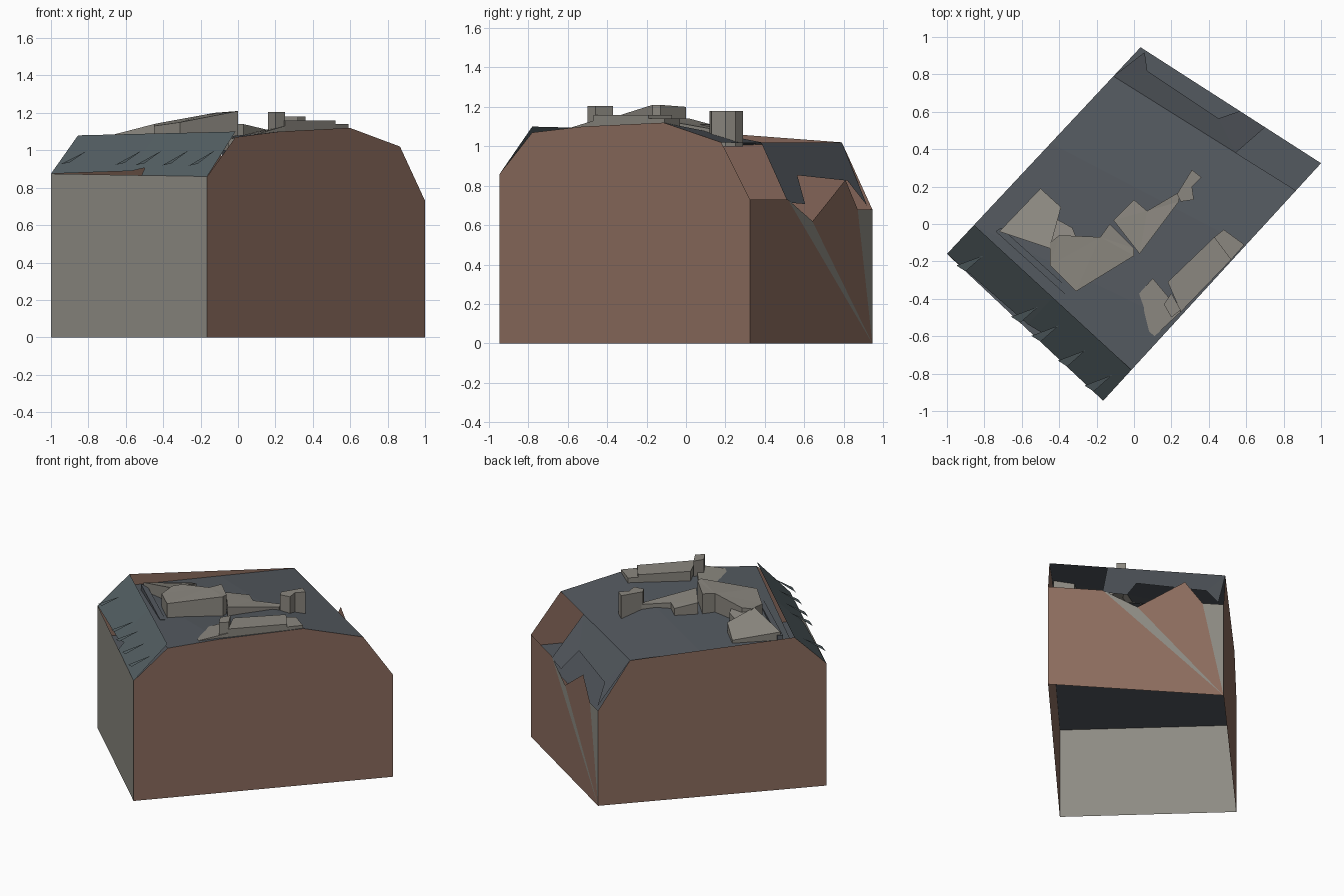
import bpy
import bmesh
from mathutils import Vector

default_cube = bpy.data.objects.get("Cube")
if default_cube:
    bpy.data.objects.remove(default_cube, do_unlink=True)


def make_material(name, red, green, blue):
    material = bpy.data.materials.new(name)
    material.use_nodes = True
    colour = (red, green, blue, 1)
    material.diffuse_color = colour
    material.node_tree.nodes["Principled BSDF"].inputs["Base Color"].default_value = colour
    return material


brown = make_material("brown brick", .27, .155, .115)
grey = make_material("grey plaster", .27, .26, .23)
slate = make_material("slate roof", .088, .1, .115)
slope_slate = make_material("slope slate", .088, .115, .125)
rubble = make_material("rubble stone", .26, .245, .215)


def build_surface(name, material, *polygons):
    """Make one object from flat polygons given as lists of points."""
    mesh = bpy.data.meshes.new(name)
    builder = bmesh.new()
    for polygon in polygons:
        builder.faces.new([builder.verts.new(point) for point in polygon])
    bmesh.ops.remove_doubles(builder, verts=builder.verts, dist=.0005)
    builder.to_mesh(mesh)
    builder.free()
    mesh.materials.append(material)
    shape = bpy.data.objects.new(name, mesh)
    bpy.context.scene.collection.objects.link(shape)
    return shape


def build_chunk(name, outline, heights, material=rubble, base=1.0):
    """Extrude a ground outline up to one height, or to a height per corner."""
    if not isinstance(heights, (list, tuple)):
        heights = [heights] * len(outline)
    bottom = [Vector((x, y, base)) for x, y in outline]
    top = [Vector((x, y, z)) for (x, y), z in zip(outline, heights)]
    count = len(outline)
    sides = []
    for index in range(count):
        following = (index + 1) % count
        sides.append([bottom[index], bottom[following], top[following], top[index]])
    shape = build_surface(name, material, top, bottom[::-1], *sides)
    builder = bmesh.new()
    builder.from_mesh(shape.data)
    bmesh.ops.recalc_face_normals(builder, faces=builder.faces)
    bmesh.ops.triangulate(builder, faces=[face for face in builder.faces if len(face.verts) > 4])
    builder.to_mesh(shape.data)
    builder.free()
    return shape


# Ground corners of the building
west = Vector((-1, -.16, 0))
south = Vector((-.165, -.945, 0))
east = Vector((1, .325, 0))
north = Vector((.035, .945, 0))


def raised(point, height):
    return Vector((point.x, point.y, height))


def on_wall(start, end, fraction, height):
    return raised(start.lerp(end, fraction), height)


# Long walls with mansard profiles
south_profile = [
    on_wall(south, east, .13, 1.07),
    on_wall(south, east, .33, 1.10),
    on_wall(south, east, .655, 1.12),
    on_wall(south, east, .885, 1.02),
]
north_profile = [
    on_wall(west, north, .14, 1.08),
    on_wall(west, north, .86, 1.02),
]
build_surface("south_wall", brown,
              [south, raised(south, .86), *south_profile, raised(east, .73), east])
build_surface("north_wall", brown,
              [west, raised(west, .875), *north_profile, raised(north, .68), north])

# Plain end wall
build_surface("plaster_end_wall", grey, [west, south, raised(south, .86), raised(west, .875)])


# Broken end wall with plaster scars
def broken(fraction, height):
    return on_wall(east, north, fraction, height)


build_surface("broken_end_wall", brown,
              [east, raised(east, .73), broken(.31, .73), north],
              [broken(.51, .62), broken(.78, .83), broken(.88, .68), north])
build_surface("plaster_scars", grey,
              [broken(.31, .73), broken(.51, .62), north],
              [broken(.88, .68), raised(north, .68), north])

# Attic floor and upper roof
build_surface("attic_floor", slate, [raised(corner, .65) for corner in (west, south, east, north)])
roof_north = [raised(north_profile[0], 1.0), raised(north_profile[1], 1.018)]
middle_north = roof_north[0].lerp(roof_north[1], .55)
build_surface("upper_roof", slate,
              [roof_north[0], south_profile[0], south_profile[1]],
              [roof_north[0], south_profile[1], south_profile[2], middle_north],
              [middle_north, south_profile[2], south_profile[3], roof_north[1]])


# Patches on the sloping ends, placed by fractions along and up the slope
def slope_point(low_start, low_end, high_start, high_end, along, up):
    return low_start.lerp(low_end, along).lerp(high_start.lerp(high_end, along), up)


def rear(along, up):
    return slope_point(raised(east, .73), raised(north, .68),
                       south_profile[3], north_profile[1], along, up)


def front(along, up):
    return slope_point(raised(west, .875), raised(south, .86),
                       north_profile[0], raised(south_profile[0], 1.10), along, up)


build_surface("rear_slope", slate,
              [rear(.33, 1), rear(.31, 0), rear(.45, 0), rear(.5, .47)],
              [rear(.33, 1), rear(.5, .47), rear(.9, .42), rear(1, 1)],
              [rear(1, 1), rear(.9, .42), rear(.97, .05)])
build_surface("front_slope", slope_slate,
              [front(0, 0), front(.5, .1), front(.5, 1), front(0, 1)],
              [front(.5, .1), front(.57, .18), front(.58, 0), front(1, 0), front(1, 1), front(.5, 1)])

# Lifted slates
outward = Vector((-.03, -.03, .02))
for along in (.1, .45, .58, .75, .92):
    tip = front(along + .03, .6)
    left = front(along - .03, .15) + outward
    right = front(along + .02, .2) + outward
    build_surface("lifted_slate", slope_slate, [tip, left, right])

# Fallen ridge beam
build_chunk("ridge_beam", [(-.74, -.04), (-.71, -.02), (-.3, -.39), (-.33, -.41)], 1.05, slate)

# Rubble on the roof
build_chunk("leaning_slab",
            [(-.72, -.04), (-.45, -.13), (-.39, .09), (-.5, .19)], [1.07, 1.14, 1.1, 1.04])
build_chunk("small_block",
            [(-.45, -.13), (-.31, -.07), (-.33, -.02), (-.42, .03)], [1.13, 1.12, 1.11, 1.1])
build_chunk("large_block",
            [(-.45, -.22), (-.31, -.36), (0, -.17), (0, -.13), (-.13, 0),
             (-.18, -.07), (-.4, -.06), (-.45, -.1)],
            [1.13, 1.15, 1.21, 1.21, 1.2, 1.19, 1.15, 1.14])
build_chunk("broken_wall_arm",
            [(-.11, .02), (.03, -.16), (.24, .12), (.24, .17), (.07, .07), (0, .13)],
            [1.14, 1.14, 1.09, 1.09, 1.11, 1.11])
build_chunk("standing_stub",
            [(.23, .16), (.25, .12), (.32, .13), (.31, .2), (.36, .25), (.31, .29)], 1.18)
build_chunk("edge_wall",
            [(.18, -.31), (.25, -.47), (.52, -.19), (.43, -.07)], 1.16)
build_chunk("edge_wall_end",
            [(.43, -.07), (.52, -.19), (.59, -.11), (.48, -.03)], 1.14)
build_chunk("edge_post",
            [(.16, -.43), (.2, -.5), (.25, -.46), (.2, -.37)], 1.205)
build_chunk("tilted_slab",
            [(-.05, -.46), (.11, -.6), (.25, -.47), (.1, -.29)], [1.06, 1.09, 1.13, 1.1])
